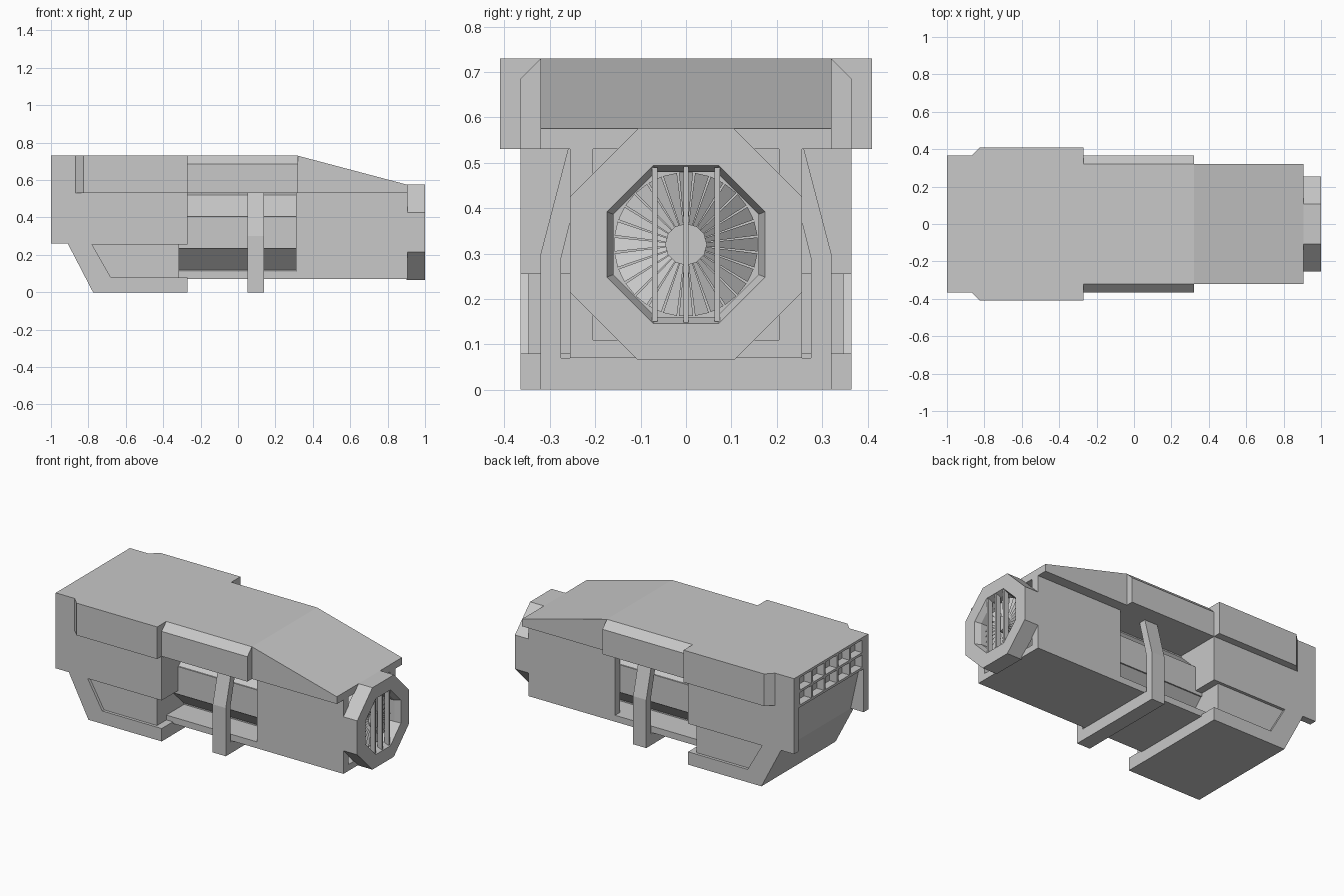
import bpy, bmesh, math

cube = bpy.data.objects.get("Cube")
if cube:
    bpy.data.objects.remove(cube)

grey = bpy.data.materials.new("plain_grey")
grey.use_nodes = True
tone = (0.58, 0.58, 0.58, 1)
grey.diffuse_color = tone
grey.node_tree.nodes["Principled BSDF"].inputs["Base Color"].default_value = tone
CENTRE_Z = 0.32


def finish(name, bm, fix=True):
    if fix:
        bmesh.ops.recalc_face_normals(bm, faces=bm.faces)
    mesh = bpy.data.meshes.new(name)
    bm.to_mesh(mesh)
    bm.free()
    mesh.materials.append(grey)
    ob = bpy.data.objects.new(name, mesh)
    bpy.context.collection.objects.link(ob)
    return ob


def prism(name, profile, axis, lo, hi):
    """Extrude a 2D outline along one axis from lo to hi."""
    place = {"x": lambda p, d: (d, p[0], p[1]),
             "y": lambda p, d: (p[0], d, p[1]),
             "z": lambda p, d: (p[0], p[1], d)}[axis]
    bm = bmesh.new()
    a = [bm.verts.new(place(p, lo)) for p in profile]
    b = [bm.verts.new(place(p, hi)) for p in profile]
    bm.faces.new(a)
    bm.faces.new(b)
    for i in range(len(a)):
        j = (i + 1) % len(a)
        bm.faces.new((a[i], a[j], b[j], b[i]))
    return finish(name, bm)


def box(name, x0, x1, y0, y1, z0, z1):
    return prism(name, [(y0, z0), (y1, z0), (y1, z1), (y0, z1)], "x", x0, x1)


def mirrored(half):
    return half + [(-y, z) for y, z in reversed(half)]


def octagon(a, notch=0.0):
    """Octagon outline; a notch raises the four upright sides as plates."""
    h, pts = a * math.tan(math.pi / 8), []
    for k in range(4):
        c, s = round(math.cos(k * math.pi / 2)), round(math.sin(k * math.pi / 2))
        side = [(a, -h), (a, h)]
        if notch:
            side = [(a - notch, -h)] + side + [(a - notch, h)]
        pts += [(u * c - v * s, u * s + v * c + CENTRE_Z) for u, v in side]
    return pts


# Rear housing: solid middle, then mirrored layers that leave the side recess
inner = [(-0.97, 0.53), (-0.95, 0.53), (-0.95, 0.73), (-0.27, 0.73), (-0.27, 0.255),
         (-0.315, 0.255), (-0.315, 0.08), (-0.27, 0.08), (-0.27, 0),
         (-0.775, 0), (-0.91, 0.26)]
post = [(-1, 0.26), (-1, 0.73)] + inner[3:]
skin = [(-1, 0.26), (-1, 0.73), (-0.27, 0.73), (-0.27, 0.255), (-0.78, 0.255),
        (-0.68, 0.08), (-0.27, 0.08), (-0.27, 0), (-0.775, 0), (-0.91, 0.26)]
prism("rear_housing", inner, "y", -0.32, 0.32)
for s, side in ((1, "left"), (-1, "right")):
    prism(f"rear_side_{side}", post, "y", s * 0.32, s * 0.347)
    prism(f"rear_skin_{side}", skin, "y", s * 0.347, s * 0.365)
    prism(f"shoulder_plate_{side}",
          [(-0.87, s * 0.365), (-0.825, s * 0.41), (-0.27, s * 0.41), (-0.27, s * 0.365)],
          "z", 0.53, 0.73)

# Rear grille
for i, z in enumerate((0.53, 0.622, 0.715)):
    box(f"grille_bar_{i}", -1, -0.95, -0.32, 0.32, z, z + 0.015)
for i in range(6):
    y = -0.32 + i * 0.125
    box(f"grille_divider_{i}", -1, -0.95, y, y + 0.015, 0.53, 0.73)

# Middle and front roof
prism("middle_roof", mirrored([(0.365, 0.53), (0.365, 0.685), (0.32, 0.73)]),
      "x", -0.27, 0.32)
prism("sloped_roof", [(0.32, 0.53), (0.32, 0.73), (0.905, 0.575), (0.905, 0.53)],
      "y", -0.32, 0.32)

# Octagonal core, floor and front side walls
prism("core", octagon(0.207, 0.008), "x", -0.32, 0.9)
box("floor", -0.32, 0.905, -0.255, 0.255, 0.07, 0.11)
for s, side in ((1, "left"), (-1, "right")):
    box(f"front_wall_{side}", 0.31, 0.905, s * 0.205, s * 0.255, 0.07, 0.53)

# Strap around the middle
strap = [(0.26, 0.53), (0.32, 0.3), (0.32, 0), (-0.32, 0), (-0.32, 0.3), (-0.26, 0.53),
         (-0.215, 0.53), (-0.275, 0.29), (-0.275, 0.07),
         (0.275, 0.07), (0.275, 0.29), (0.215, 0.53)]
prism("strap", strap, "x", 0.05, 0.14)

# Nozzle ring: octagon loops joined into a closed tube
bm = bmesh.new()
loops = [[bm.verts.new((x, *p)) for p in octagon(a)]
         for x, a in ((0.9, 0.255), (1, 0.255), (1, 0.174), (0.965, 0.16), (0.9, 0.16))]
for i, ring in enumerate(loops):
    nxt = loops[(i + 1) % len(loops)]
    for k in range(8):
        m = (k + 1) % 8
        bm.faces.new((ring[k], ring[m], nxt[m], nxt[k]))
finish("nozzle_ring", bm)
for i in (-1, 0, 1):
    top = 0.172 if i == 0 else 0.17
    box(f"nozzle_bar_{i + 2}", 0.965, 0.995, i * 0.069 - 0.006, i * 0.069 + 0.006,
        CENTRE_Z - top, CENTRE_Z + top)

# Fan: hub and tilted blades
hub = [(0.046 * math.cos(k * math.pi / 6), CENTRE_Z + 0.046 * math.sin(k * math.pi / 6))
       for k in range(12)]
prism("fan_hub", hub, "x", 0.9, 0.955)
bm = bmesh.new()
COUNT = 28
for k in range(COUNT):
    t = 2 * math.pi * k / COUNT
    corners = []
    for r, sign in ((0.04, -1), (0.04, 1), (0.158, 1), (0.158, -1)):
        w = sign * r * math.pi / COUNT * 0.88
        corners.append(bm.verts.new((0.93 - w * 0.6,
                                     r * math.cos(t) + w * math.sin(t),
                                     CENTRE_Z + r * math.sin(t) - w * math.cos(t))))
    bm.faces.new(corners)
finish("fan_blades", bm, fix=False)
